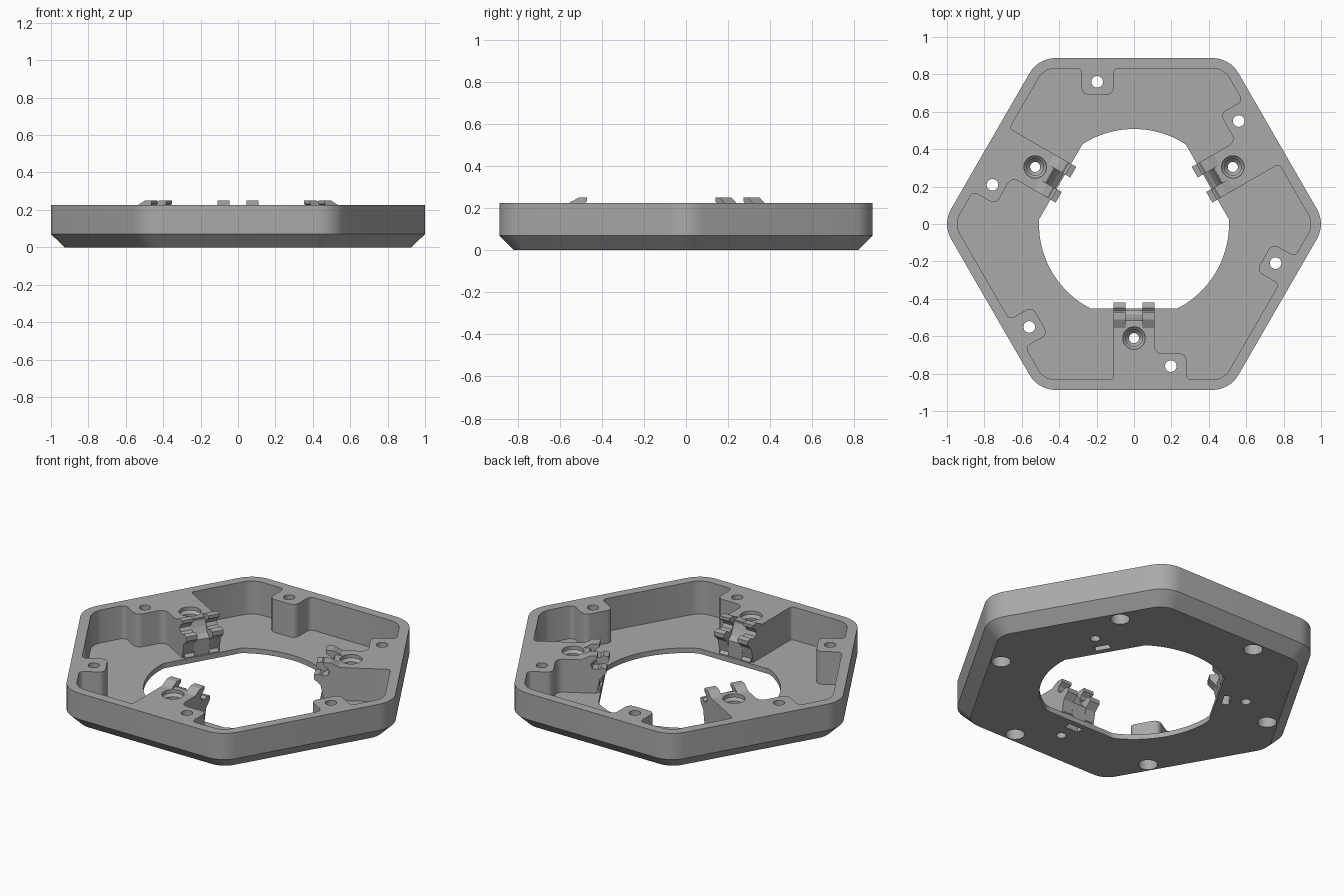
import bpy, bmesh, math
from mathutils import Vector, Matrix

if "Cube" in bpy.data.objects:
    bpy.data.objects.remove(bpy.data.objects["Cube"])

grey = bpy.data.materials.new("matte_grey")
grey.use_nodes = True
grey.diffuse_color = (0.4, 0.4, 0.4, 1)
grey.node_tree.nodes["Principled BSDF"].inputs["Base Color"].default_value = (0.4, 0.4, 0.4, 1)

THIRDS = [math.radians(a) for a in (0, 120, 240)]
SIXTHS = [math.radians(60 * i) for i in range(6)]
TOP, FLOOR, APOTHEM, WALL = 0.225, 0.03, 0.887, 0.055


def loft(name, rings, turn=0.0, matrix=None):
    """Closed solid through (outline, z) rings, turned about the centre."""
    bm = bmesh.new()
    loops = [[bm.verts.new((x, y, z)) for x, y in pts] for pts, z in rings]
    for a, b in zip(loops, loops[1:]):
        n = len(a)
        for i in range(n):
            bm.faces.new((a[i], a[(i + 1) % n], b[(i + 1) % n], b[i]))
    bm.faces.new(loops[0][::-1])
    bm.faces.new(loops[-1])
    if matrix:
        bm.transform(matrix)
    bm.transform(Matrix.Rotation(turn, 4, 'Z'))
    bmesh.ops.recalc_face_normals(bm, faces=bm.faces)
    mesh = bpy.data.meshes.new(name)
    bm.to_mesh(mesh)
    bm.free()
    mesh.materials.append(grey)
    obj = bpy.data.objects.new(name, mesh)
    bpy.context.collection.objects.link(obj)
    return obj


def rounded(corners, steps=8):
    """Outline from (x, y, fillet radius) corners."""
    pts = []
    for i, (x, y, r) in enumerate(corners):
        p = Vector((x, y))
        if r <= 0:
            pts.append((x, y))
            continue
        a = (Vector(corners[i - 1][:2]) - p).normalized()
        b = (Vector(corners[(i + 1) % len(corners)][:2]) - p).normalized()
        half = a.angle(b) / 2
        centre = p + (a + b).normalized() * r / math.sin(half)
        start = p + a * r / math.tan(half) - centre
        end = p + b * r / math.tan(half) - centre
        for k in range(steps + 1):
            t = k / steps
            w = math.pi - 2 * half
            v = (start * math.sin((1 - t) * w) + end * math.sin(t * w)) / math.sin(w)
            pts.append(tuple(centre + v))
    return pts


def hexagon(inset, radius):
    c = (APOTHEM - inset) / math.cos(math.pi / 6)
    return rounded([(c * math.cos(a), c * math.sin(a), radius) for a in SIXTHS])


def circle(x, y, r, n=32):
    return [(x + r * math.cos(math.tau * i / n), y + r * math.sin(math.tau * i / n))
            for i in range(n)]


def box(x, y0, y1):
    return [(-x, y0), (x, y0), (x, y1), (-x, y1)]


def cut(target, cutter):
    mod = target.modifiers.new("cut", 'BOOLEAN')
    mod.operation, mod.solver, mod.object = 'DIFFERENCE', 'EXACT', cutter
    bpy.context.view_layer.objects.active = target
    bpy.ops.object.modifier_apply(modifier=mod.name)
    bpy.data.objects.remove(cutter)


# Tray cavity, leaving the screw blocks and wall bosses standing
cavity = loft("cavity", [(hexagon(WALL, 0.105), FLOOR), (hexagon(WALL, 0.105), 0.35)])
wall_y = -0.833
block = rounded([(-0.2, -0.9, 0), (0.36, -0.9, 0), (0.36, wall_y, 0), (0.28, wall_y, 0.03),
                 (0.28, -0.692, 0.035), (0.11, -0.692, 0.04), (0.11, -0.52, 0),
                 (-0.11, -0.52, 0), (-0.11, wall_y, 0.02), (-0.2, wall_y, 0)])
boss = rounded([(0.03, -0.9, 0), (0.36, -0.9, 0), (0.36, wall_y, 0), (0.28, wall_y, 0.03),
                (0.28, -0.692, 0.035), (0.11, -0.692, 0.035), (0.11, wall_y, 0.03),
                (0.03, wall_y, 0)])
for turn in THIRDS:
    cut(cavity, loft("block", [(block, 0), (block, 0.4)], turn))
    cut(cavity, loft("boss", [(boss, 0), (boss, 0.4)], turn + math.pi))

# Hexagonal tray with a chamfered underside
frame = loft("hexagonal_frame", [(hexagon(0.068, 0.12), 0), (hexagon(0, 0.16), 0.07),
                                 (hexagon(0, 0.16), TOP)])
cut(frame, cavity)

# Round centre opening with three flats
opening = []
for i in range(120):
    a = math.tau * i / 120
    reach = max(math.cos(a - math.radians(f)) for f in (30, 150, 270))
    r = min(0.508, 0.452 / reach)
    opening.append((r * math.cos(a), r * math.sin(a)))
cut(frame, loft("opening", [(opening, -0.1), (opening, 0.4)]))

# Screw holes, counterbored from above in the blocks and from below in the bosses
for turn in THIRDS:
    cut(frame, loft("screw", [(circle(0, -0.61, r), z) for r, z in
                              ((0.027, -0.1), (0.027, 0.12), (0.045, 0.14),
                               (0.045, 0.19), (0.06, 0.205), (0.06, 0.3))], turn))
    cut(frame, loft("slot", [(box(0.045, -0.525, -0.485), z) for z in (-0.1, 0.08)], turn))
for turn in SIXTHS:
    cut(frame, loft("bore", [(circle(0.197, -0.76, r), z) for r, z in
                             ((0.052, -0.1), (0.052, 0.14), (0.031, 0.141), (0.031, 0.3))], turn))

# Clips on the inner end of each block: two jaws, a saddle and a floor lip
jaw = [(-0.565, 0.22), (-0.51, 0.25), (-0.47, 0.25), (-0.47, 0.232), (-0.495, 0.215),
       (-0.505, 0.195), (-0.495, 0.175), (-0.465, 0.17), (-0.45, 0.182), (-0.42, 0.175),
       (-0.42, 0.15), (-0.455, 0.115), (-0.475, 0.02), (-0.54, 0.02)]
saddle = [(-0.535, 0.224), (-0.515, 0.215), (-0.503, 0.18), (-0.485, 0.145), (-0.46, 0.125),
          (-0.465, 0.02), (-0.485, 0.02), (-0.485, 0.08), (-0.535, 0.08)]
lip = [(-0.5, 0.02), (-0.5, 0.06), (-0.475, 0.06), (-0.455, 0.035), (-0.455, 0.02)]
UPRIGHT = Matrix(((0, 0, 1, 0), (1, 0, 0, 0), (0, 1, 0, 0), (0, 0, 0, 1)))
for turn, place in zip(THIRDS, ("front", "left", "right")):
    for name, shape, x0, x1 in (("left_jaw", jaw, 0.045, 0.11), ("right_jaw", jaw, -0.11, -0.045),
                                ("saddle", saddle, -0.045, 0.045),
                                ("left_lip", lip, 0.045, 0.1), ("right_lip", lip, -0.1, -0.045)):
        loft(place + "_clip_" + name, [(shape, x0), (shape, x1)], turn, UPRIGHT)

# Smooth the fillets and bores while keeping edges crisp
bpy.ops.object.select_all(action='DESELECT')
frame.select_set(True)
bpy.context.view_layer.objects.active = frame
bpy.ops.object.shade_smooth_by_angle(angle=math.radians(30))
